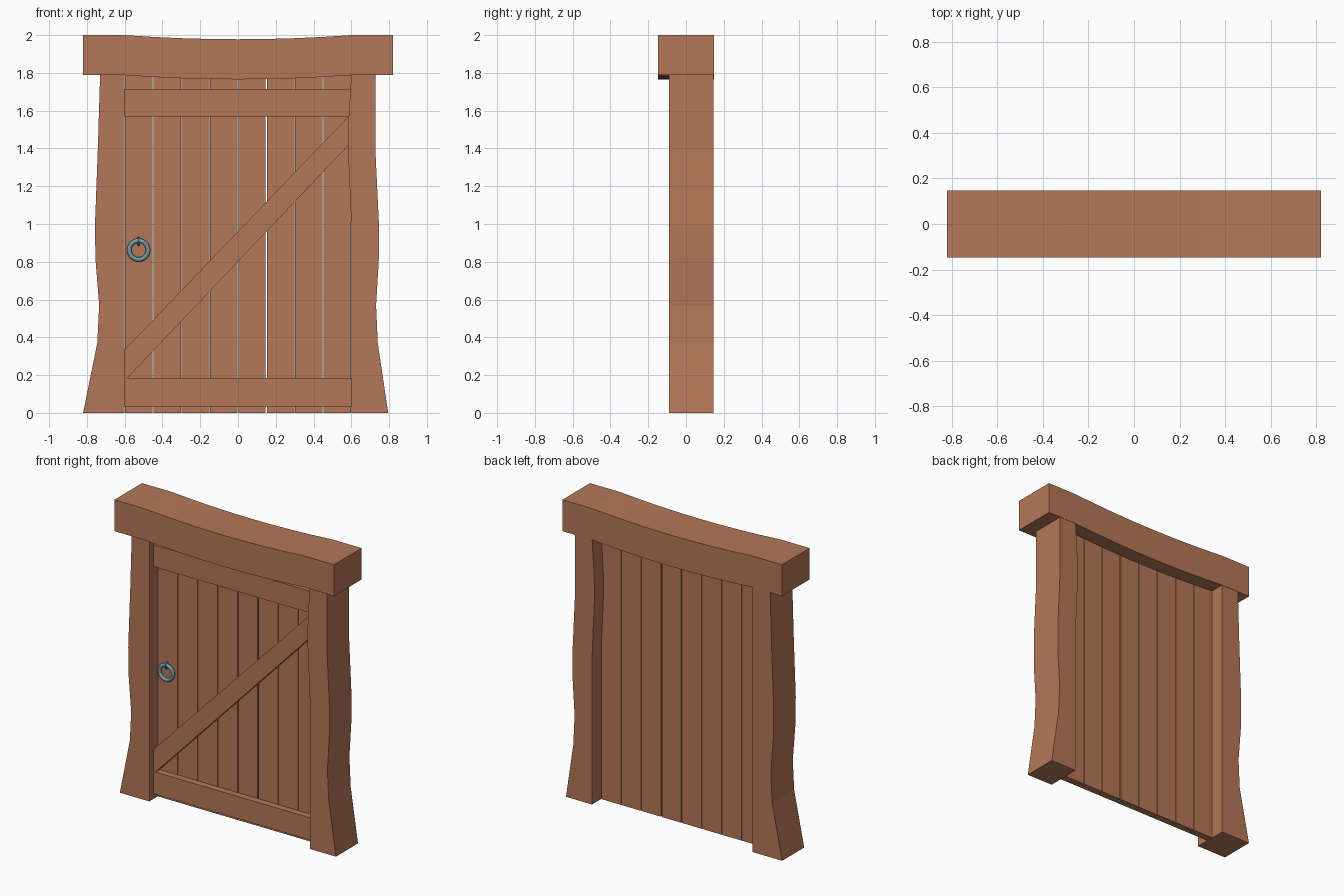
import bpy, bmesh, math

if "Cube" in bpy.data.objects:
    bpy.data.objects.remove(bpy.data.objects["Cube"])


def material(name, rgb):
    m = bpy.data.materials.new(name)
    m.diffuse_color = (*rgb, 1)
    m.use_nodes = True
    m.node_tree.nodes["Principled BSDF"].inputs["Base Color"].default_value = m.diffuse_color
    return m


wood = material("reddish_wood", (0.46, 0.185, 0.098))
metal = material("blue_grey_metal", (0.16, 0.33, 0.41))


def prism(name, outline, y0, y1, mat=wood):
    """Extrude an (x, z) outline from y0 to y1."""
    bm = bmesh.new()
    front = [bm.verts.new((x, y0, z)) for x, z in outline]
    back = [bm.verts.new((x, y1, z)) for x, z in outline]
    n = len(outline)
    bm.faces.new(front)
    bm.faces.new(back[::-1])
    for i in range(n):
        j = (i + 1) % n
        bm.faces.new((front[i], back[i], back[j], front[j]))
    bmesh.ops.recalc_face_normals(bm, faces=bm.faces)
    me = bpy.data.meshes.new(name)
    bm.to_mesh(me)
    bm.free()
    me.materials.append(mat)
    ob = bpy.data.objects.new(name, me)
    bpy.context.collection.objects.link(ob)
    return ob


def slab(name, x0, x1, z0, z1, y0, y1, mat=wood):
    return prism(name, [(x0, z0), (x1, z0), (x1, z1), (x0, z1)], y0, y1, mat)


def torus(name, loc, rot, major, minor, seg, sides):
    bpy.ops.mesh.primitive_torus_add(location=loc, rotation=rot, major_radius=major,
                                     minor_radius=minor, major_segments=seg,
                                     minor_segments=sides)
    ob = bpy.context.object
    ob.name = name
    ob.data.materials.append(metal)
    bpy.ops.object.shade_smooth_by_angle(angle=math.radians(50))


# Sagging lintel
xs = [-0.82] + [-0.6 + 0.15 * i for i in range(9)] + [0.82]
top = [(x, 2.0 - 0.022 * max(0, 1 - (x / 0.6) ** 2)) for x in xs]
bottom = [(x, z - 0.212) for x, z in reversed(top)]
prism("lintel", top + bottom, -0.147, 0.147)

# Crooked posts
left_outer = [(-0.82, 0), (-0.745, 0.37), (-0.735, 0.57), (-0.755, 0.82),
              (-0.757, 1.0), (-0.742, 1.4), (-0.73, 1.79)]
prism("left_post", left_outer + [(-0.6, 1.79), (-0.6, 0)], -0.09, 0.145)
right_outer = [(0.795, 0), (0.74, 0.37), (0.731, 0.57), (0.746, 0.82),
               (0.746, 1.0), (0.727, 1.4), (0.727, 1.79)]
right_inner = [(0.6, 1.79), (0.585, 1.55), (0.582, 1.4), (0.6, 1.0), (0.6, 0)]
prism("right_post", right_outer + right_inner, -0.09, 0.145)

# Door planks with narrow gaps
for i in range(8):
    x0 = -0.6 + 0.15 * i
    slab(f"plank_{i + 1}", x0 + (0.004 if i == 5 else 0.002),
         x0 + (0.145 if i == 4 else 0.148), 0, 1.8, 0.0, 0.048)

# Ledges and diagonal brace
slab("bottom_ledge", -0.6, 0.6, 0.035, 0.185, -0.045, 0.0)
slab("top_ledge", -0.6, 0.6, 1.568, 1.715, -0.045, 0.0)
prism("diagonal_brace", [(-0.6, 0.185), (-0.585, 0.185), (0.59, 1.422),
                         (0.59, 1.568), (0.583, 1.568), (-0.6, 0.335)], -0.043, 0.0)

# Ring handle and its staple
torus("ring_handle", (-0.526, -0.014, 0.862), (math.pi / 2, 0, 0), 0.05, 0.012, 24, 8)
torus("handle_staple", (-0.526, -0.008, 0.908), (0, math.pi / 2, 0), 0.019, 0.006, 12, 6)
